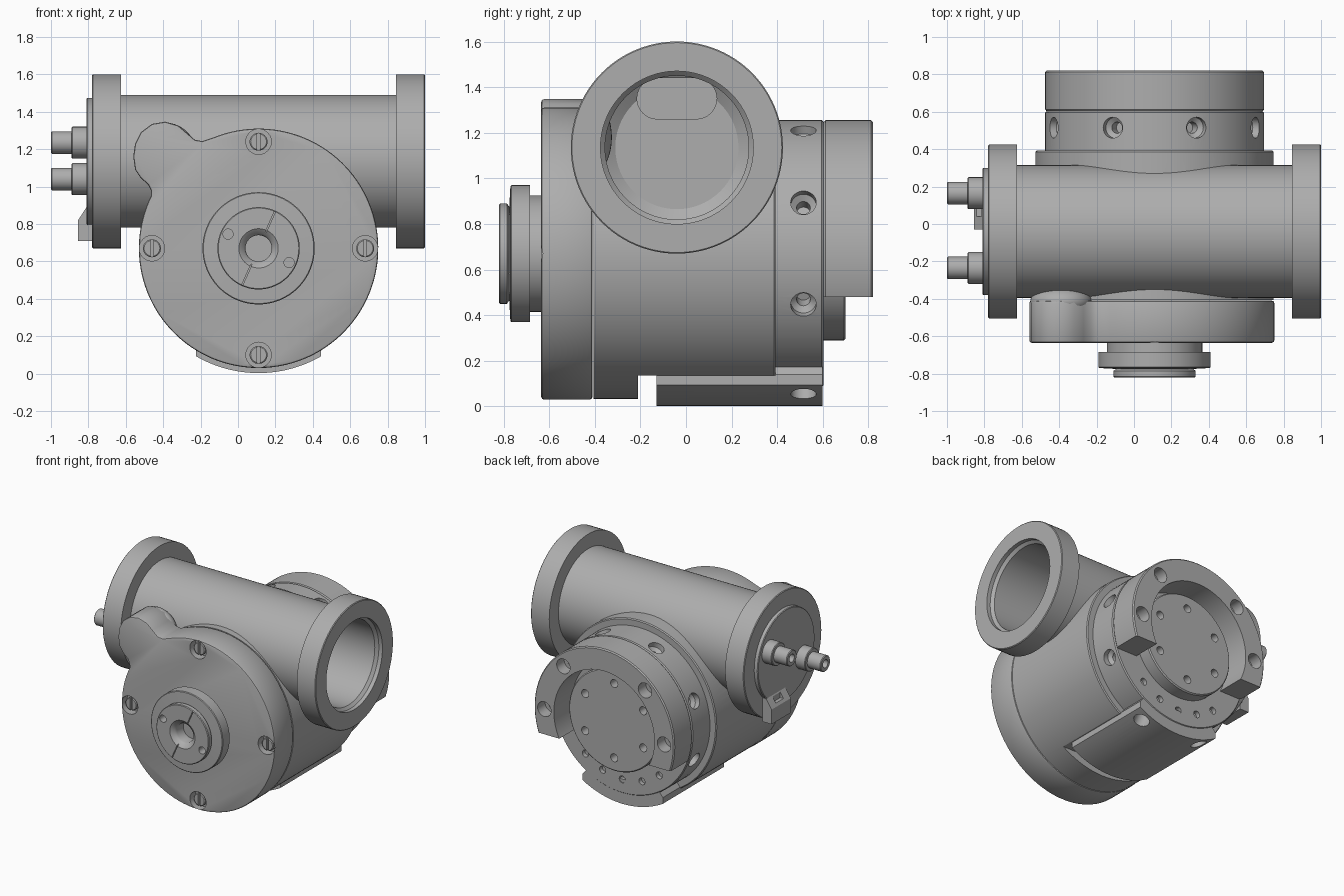
import bpy, bmesh, math
from math import sin, cos, pi, radians
from mathutils import Matrix, Vector

if "Cube" in bpy.data.objects:
    bpy.data.objects.remove(bpy.data.objects["Cube"], do_unlink=True)

grey = bpy.data.materials.new("machined_grey")
grey.use_nodes = True
GREY = (0.42, 0.42, 0.42, 1)
grey.diffuse_color = GREY
grey.node_tree.nodes["Principled BSDF"].inputs["Base Color"].default_value = GREY

CX, CZ = 0.11, 0.67          # main spindle axis, along y
TY, TZ = -0.04, 1.135        # cross tube axis, along x
SPINDLE = ((CX, 0, CZ), (0, 1, 0))
TUBE = ((0, TY, TZ), (1, 0, 0))


def lathe(bm, profile, origin, direction, closed=False, seg=96):
    """Turn (radius, distance) points about an axis; cap the ends unless closed."""
    rot = Vector(direction).to_track_quat('Z', 'Y').to_matrix().to_4x4()
    m = Matrix.Translation(origin) @ rot
    rings = [[bm.verts.new(m @ Vector((r * cos(2 * pi * i / seg), r * sin(2 * pi * i / seg), t)))
              for i in range(seg)] for r, t in profile]
    pairs = list(zip(rings, rings[1:]))
    if closed:
        pairs.append((rings[-1], rings[0]))
    else:
        bm.faces.new(rings[0])
        bm.faces.new(rings[-1])
    for a, b in pairs:
        for i in range(seg):
            j = (i + 1) % seg
            bm.faces.new((a[i], a[j], b[j], b[i]))


def prism(bm, outline, y0, y1):
    """Extrude an x-z outline along y."""
    a, b = ([bm.verts.new((x, y, z)) for x, z in outline] for y in (y0, y1))
    bm.faces.new(a)
    bm.faces.new(b)
    for i in range(len(a)):
        j = (i + 1) % len(a)
        bm.faces.new((a[i], a[j], b[j], b[i]))


def box(bm, lo, hi):
    prism(bm, [(lo[0], lo[2]), (hi[0], lo[2]), (hi[0], hi[2]), (lo[0], hi[2])], lo[1], hi[1])


def finish(name, bm):
    bmesh.ops.recalc_face_normals(bm, faces=bm.faces)
    me = bpy.data.meshes.new(name)
    bm.to_mesh(me)
    bm.free()
    me.materials.append(grey)
    ob = bpy.data.objects.new(name, me)
    bpy.context.collection.objects.link(ob)
    return ob


def turned(name, profile, axis, closed=False, seg=96):
    bm = bmesh.new()
    lathe(bm, profile, *axis, closed=closed, seg=seg)
    return finish(name, bm)


def bake(ob):
    dg = bpy.context.evaluated_depsgraph_get()
    me = bpy.data.meshes.new_from_object(ob.evaluated_get(dg))
    ob.modifiers.clear()
    ob.data = me


def bevel(ob, width):
    mod = ob.modifiers.new("bevel", 'BEVEL')
    mod.width, mod.segments, mod.angle_limit = width, 2, radians(50)
    bake(ob)


def cut(ob, bm):
    cutter = finish("cutter", bm)
    cutter.hide_render = True
    mod = ob.modifiers.new("cut", 'BOOLEAN')
    mod.operation, mod.solver, mod.object = 'DIFFERENCE', 'EXACT', cutter
    bake(ob)
    bpy.data.objects.remove(cutter, do_unlink=True)


def around(radius, degrees, y):
    a = radians(degrees)
    return (CX + radius * cos(a), y, CZ + radius * sin(a))


def holes(spots, profile):
    """Stepped hole cutters along y at the given spots."""
    bm = bmesh.new()
    for p in spots:
        lathe(bm, profile, p, (0, 1, 0), seg=24)
    return bm


# Main housing, bored for the cross tube and cut flat over the foot
body = turned("main_housing", [(0.637, -0.405), (0.637, 0.385), (0.63, 0.392)], SPINDLE)
bm = bmesh.new()
lathe(bm, [(0.34, -0.7), (0.34, 0.95)], *TUBE)
box(bm, (-0.6, -0.21, -0.2), (0.8, 0.7, 0.135))
cut(body, bm)

# Cross tube with end flanges, blind bore and end plug
tube = turned("cross_tube", [
    (0.27, -0.58), (0.315, -0.55), (0.315, 0.95), (0.335, 0.97), (0.335, 1.0), (0.46, 1.0),
    (0.465, 0.995), (0.465, 0.845), (0.355, 0.845), (0.355, -0.625), (0.465, -0.625),
    (0.465, -0.775), (0.46, -0.78), (0.34, -0.78), (0.34, -0.805), (0.335, -0.81)], TUBE)
bm = bmesh.new()
pocket = []
for y, start in ((0.045, -90), (-0.125, 90)):
    pocket += [(y + 0.09 * cos(radians(start + 15 * i)), 1.35 + 0.09 * sin(radians(start + 15 * i)))
               for i in range(13)]
prism(bm, pocket, 0.54, 0.62)
bmesh.ops.rotate(bm, verts=bm.verts, matrix=Matrix.Rotation(radians(90), 3, 'Z'))
cut(tube, bm)

# Front cover: disc outline with a rounded lobe at the upper left
outline = [(CX + 0.64 * cos(radians(a)), CZ + 0.64 * sin(radians(a))) for a in range(-206, 113, 3)]
outline += [(-0.19, 1.243), (-0.23, 1.25), (-0.27, 1.285), (-0.32, 1.327), (-0.39, 1.347),
            (-0.46, 1.335), (-0.52, 1.29), (-0.55, 1.23), (-0.56, 1.16), (-0.55, 1.09),
            (-0.52, 1.045), (-0.48, 1.01), (-0.466, 0.98)]
bm = bmesh.new()
prism(bm, outline, -0.635, -0.41)
cover = finish("front_cover", bm)
bevel(cover, 0.012)
spots = [around(0.57, a, 0) for a in (0, 90, 180, 270)]
cut(cover, holes(spots, [(0.068, -0.7), (0.068, -0.57)]))

# Slotted cover screws
bm = bmesh.new()
for p in spots:
    lathe(bm, [(0.048, -0.56), (0.048, -0.615), (0.042, -0.62)], p, (0, 1, 0), seg=32)
screws = finish("cover_screws", bm)
bm = bmesh.new()
for x, y, z in spots:
    box(bm, (x - 0.008, -0.7, z - 0.06), (x + 0.008, -0.6, z + 0.06))
cut(screws, bm)

# Rounded swelling behind the cover lobe
bm = bmesh.new()
bmesh.ops.create_uvsphere(bm, u_segments=32, v_segments=20, radius=1, matrix=Matrix.Translation(
    (-0.39, -0.415, 1.18)) @ Matrix.Diagonal((0.165, 0.09, 0.162, 1)))
finish("lobe_swelling", bm)

# Front spindle hub with dished centre, pin holes and split line
hub = turned("front_hub", [
    (0.07, -0.71), (0.07, -0.785), (0.078, -0.8), (0.105, -0.82), (0.215, -0.82), (0.22, -0.815),
    (0.22, -0.785), (0.205, -0.775), (0.295, -0.77), (0.30, -0.765), (0.30, -0.685),
    (0.255, -0.685), (0.255, -0.62)], SPINDLE)
cut(hub, holes([around(0.18, 155, 0), around(0.18, -25, 0)], [(0.027, -0.9), (0.027, -0.75)]))
bm = bmesh.new()
box(bm, (-0.003, -0.9, -0.215), (0.003, -0.81, 0.215))
bmesh.ops.rotate(bm, verts=bm.verts, matrix=Matrix.Rotation(radians(24), 3, 'Y'))
bmesh.ops.translate(bm, verts=bm.verts, vec=(CX, 0, CZ))
cut(hub, bm)


def radial_holes(angles):
    bm = bmesh.new()
    for a in angles:
        d = (cos(radians(a)), 0, sin(radians(a)))
        lathe(bm, [(0.056, 0.75), (0.056, 0.545), (0.03, 0.525), (0.03, 0.46)],
              (CX, 0.515, CZ), d, seg=32)
    return bm


# Rear collar with radial holes and small face holes
collar = turned("rear_collar", [(0.585, 0.37), (0.585, 0.595), (0.578, 0.603)], SPINDLE)
cut(collar, radial_holes([22.5 + 45 * i for i in range(8)]))
cut(collar, holes([around(0.48, a, 0) for a in (-130, -110, -90, -70, -50)],
                  [(0.026, 0.57), (0.026, 0.7)]))

# Open rear ring with counterbored holes
ring = turned("rear_ring", [(0.42, 0.6), (0.575, 0.6), (0.585, 0.612), (0.585, 0.812),
                            (0.577, 0.82), (0.42, 0.82)], SPINDLE, closed=True)
bm = bmesh.new()
box(bm, (-0.7, 0.5, -0.1), (0.9, 0.9, 0.48))
cut(ring, bm)
cut(ring, holes([around(0.5, a, 0) for a in (0, 47, 133, 180)],
                [(0.028, 0.65), (0.028, 0.73), (0.056, 0.73), (0.056, 0.9)]))

# Rear output disc with bolt circle
disc = turned("rear_disc", [(0.38, 0.58), (0.38, 0.692), (0.372, 0.70)], SPINDLE)
cut(disc, holes([around(0.28, 30 + 60 * i, 0) for i in range(6)], [(0.03, 0.63), (0.03, 0.8)]))

# Curved foot pad under the housing
half = math.asin(0.335 / 0.667)
pad = [(CX + 0.667 * sin(half * i / 12), CZ - 0.667 * cos(half * i / 12)) for i in range(-12, 13)]
pad += [(CX + 0.335, 0.14), (CX + 0.295, 0.19), (CX - 0.295, 0.19), (CX - 0.335, 0.14)]
bm = bmesh.new()
prism(bm, pad, -0.13, 0.598)
foot = finish("foot_pad", bm)
cut(foot, radial_holes((-67.5, -112.5)))

# Two stepped connectors on the end plug
for i, (y, z) in enumerate(((0.165, 1.235), (-0.235, 1.04))):
    turned(f"connector_{i + 1}", [
        (0.085, 0.79), (0.085, 0.885), (0.08, 0.89), (0.06, 0.89), (0.06, 0.995),
        (0.055, 1.0), (0.03, 1.0), (0.03, 0.94)], ((0, y, z), (-1, 0, 0)), seg=40)

# Small hooked tab under the connectors
bm = bmesh.new()
prism(bm, [(-0.78, 0.71), (-0.855, 0.71), (-0.855, 0.82), (-0.81, 0.89), (-0.78, 0.89)], -0.03, 0.2)
tab = finish("plug_tab", bm)
bm = bmesh.new()
prism(bm, [(-0.9, 0.84), (-0.815, 0.84), (-0.815, 0.95), (-0.9, 0.95)], 0.04, 0.13)
cut(tab, bm)

# Smooth shading with sharp machined edges
for ob in bpy.context.view_layer.objects:
    ob.select_set(ob.type == 'MESH' and grey.name in ob.data.materials)
bpy.context.view_layer.objects.active = body
bpy.ops.object.shade_smooth_by_angle(angle=radians(30))
